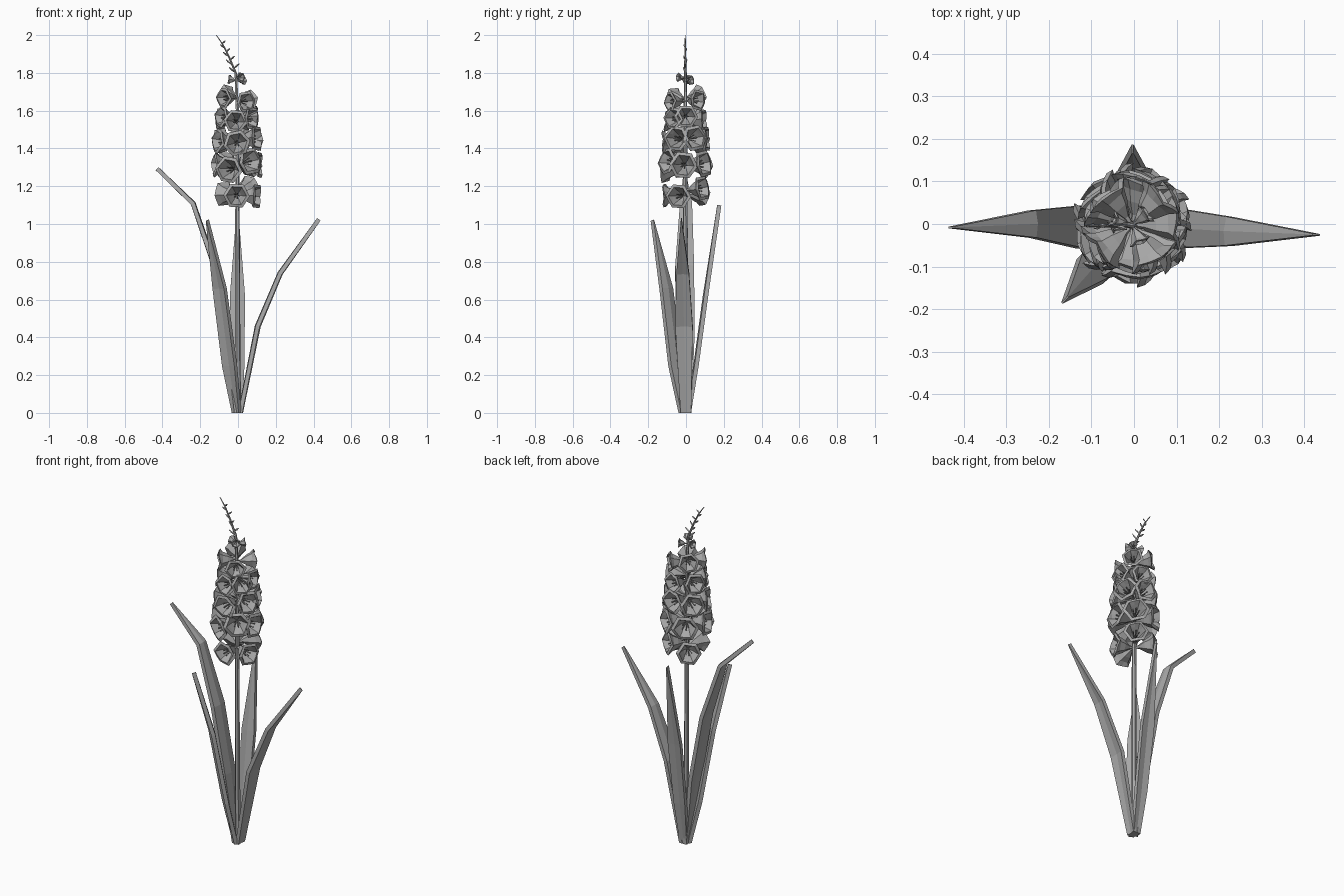
import bpy, bmesh, math, random
from mathutils import Vector, Matrix

random.seed(4)
cube = bpy.data.objects.get("Cube")
if cube:
    bpy.data.objects.remove(cube)

grey = bpy.data.materials.new("plain grey")
grey.use_nodes = True
grey.diffuse_color = (0.4, 0.4, 0.4, 1)
grey.node_tree.nodes["Principled BSDF"].inputs["Base Color"].default_value = (0.4, 0.4, 0.4, 1)


def finish(name, bm):
    bmesh.ops.recalc_face_normals(bm, faces=bm.faces)
    mesh = bpy.data.meshes.new(name)
    bm.to_mesh(mesh)
    bm.free()
    mesh.materials.append(grey)
    obj = bpy.data.objects.new(name, mesh)
    bpy.context.collection.objects.link(obj)
    return obj


def skin(bm, rings):
    """Join equal point rings into a closed, capped skin."""
    loops = [[bm.verts.new(p) for p in ring] for ring in rings]
    n = len(loops[0])
    for a, b in zip(loops, loops[1:]):
        for i in range(n):
            j = (i + 1) % n
            bm.faces.new((a[i], a[j], b[j], b[i]))
    bm.faces.new(loops[0])
    bm.faces.new(loops[-1])


def tangent(path, i):
    return (path[min(i + 1, len(path) - 1)] - path[max(i - 1, 0)]).normalized()


def tube(bm, points, radii, sides=6):
    path = [Vector(p) for p in points]
    rings = []
    for i, (p, r) in enumerate(zip(path, radii)):
        turn = tangent(path, i).to_track_quat('Z', 'Y')
        rings.append([p + turn @ Vector((r * math.cos(k * math.tau / sides),
                                         r * math.sin(k * math.tau / sides), 0))
                      for k in range(sides)])
    skin(bm, rings)


def leaf(name, points, widths, thick=0.011):
    """Channelled blade of even thickness that narrows to a point."""
    path = [Vector(p) for p in points]
    heading = path[-1] - path[0]
    side = Vector((-heading.y, heading.x, 0)).normalized()
    rings = []
    for i, (p, w) in enumerate(zip(path, widths)):
        up = side.cross(tangent(path, i)).normalized()
        ring = [p + side * (w * s) + up * (thick * h + 0.15 * w * abs(s))
                for s, h in ((-1, 1), (0, 1), (1, 1), (1, -1), (0, -1), (-1, -1))]
        for q in ring:
            q.z = max(q.z, 0) if i else 0
        rings.append(ring)
    bm = bmesh.new()
    skin(bm, rings)
    finish(name, bm)


# Leaves around the base
leaf("right_leaf", [(-.005, 0, 0), (-.05, -.005, .4), (-.12, -.007, .78), (-.235, 0, 1.11), (-.428, -.008, 1.293)],
     [.028, .05, .05, .032, .002])
leaf("left_leaf", [(.01, 0, 0), (.1, -.01, .46), (.22, -.017, .74), (.428, -.025, 1.025)],
     [.028, .046, .034, .002])
leaf("front_leaf", [(-.005, -.012, 0), (-.04, -.05, .25), (-.093, -.1, .66), (-.162, -.178, 1.02)],
     [.025, .045, .042, .002])
leaf("back_leaf", [(0, .012, 0), (-.002, .05, .25), (-.003, .1, .62), (-.003, .176, 1.1)],
     [.022, .036, .04, .002])

# Flower stalk with a bent tip
bm = bmesh.new()
tube(bm, [(0, 0, 0), (-.003, -.003, .9), (-.003, -.003, 1.6), (-.012, -.003, 1.8), (-.05, -.004, 1.89),
          (-.08, -.004, 1.95), (-.115, -.004, 2)], [.015, .013, .01, .007, .005, .004, .002])
finish("stalk", bm)

# Tiny buds on the bent tip
bm = bmesh.new()
for k in range(8):
    t = k / 7
    start = Vector((-.014 - .07 * t, -.004, 1.8 + .155 * t))
    reach = .042 - .02 * t
    sign = 1 if k % 2 else -1
    out = Vector((sign * reach * .8, reach * .25 * (k % 3 - 1), reach * .7))
    tube(bm, [start, start + out * .6, start + out], [.002, .005, .002], 4)
finish("tip_buds", bm)


def flower(name, z, azimuth, size):
    """Six-sided funnel with a thick flared rim, hollow throat and stamens."""
    bm = bmesh.new()
    profile = [(.005, 0), (.012, .03), (.038, .066), (.054, .1), (.076, .122),
               (.058, .128), (.046, .104), (.028, .07), (.006, .045)]
    rings = []
    for row, (r, h) in enumerate(profile):
        ring = []
        for k in range(12):
            corner = k % 2 == 0
            rr = r * (1 if corner else .87)
            # Petal tips curl back at the rim
            lift = (-.009 if k % 4 == 0 else .004) if row in (4, 5) and corner else 0
            a = k * math.tau / 12
            ring.append((rr * math.cos(a), rr * math.sin(a), h + lift))
        rings.append(ring)
    skin(bm, rings)
    for k in range(5):
        a = k * math.tau / 5
        c, s = math.cos(a), math.sin(a)
        tube(bm, [(.003 * c, .003 * s, .045), (.018 * c, .018 * s, .108)], [.002, .004], 4)
    obj = finish(name, bm)
    a = math.radians(azimuth)
    tilt = random.uniform(-.05, .16)
    facing = Vector((math.cos(a), math.sin(a), tilt))
    turn = facing.to_track_quat('Z', 'Y').to_matrix().to_4x4()
    spin = Matrix.Rotation(random.uniform(-.25, .25), 4, 'Z')
    obj.matrix_world = (Matrix.Translation((-.004, -.003, z - .01)) @ turn @ spin
                        @ Matrix.Scale(size, 4))


# Tiers of flowers: height, size, compass angles
tiers = [
    (1.17, .92, (-92, -20, 55, 130)),
    (1.31, 1.0, (-112, -55, -5, 55, 120, 190)),
    (1.44, .95, (-91, -25, 25, 82, 140, 205)),
    (1.56, .84, (-95, -40, 2, 75, 150, 212)),
    (1.67, .78, (-60, -140, 45, 130)),
    (1.77, .36, (-65, 40, 170)),
]
for t, (z, size, angles) in enumerate(tiers):
    for k, azimuth in enumerate(angles):
        flower(f"flower_{t + 1}_{k + 1}", z + random.uniform(-.015, .02), azimuth, size)
